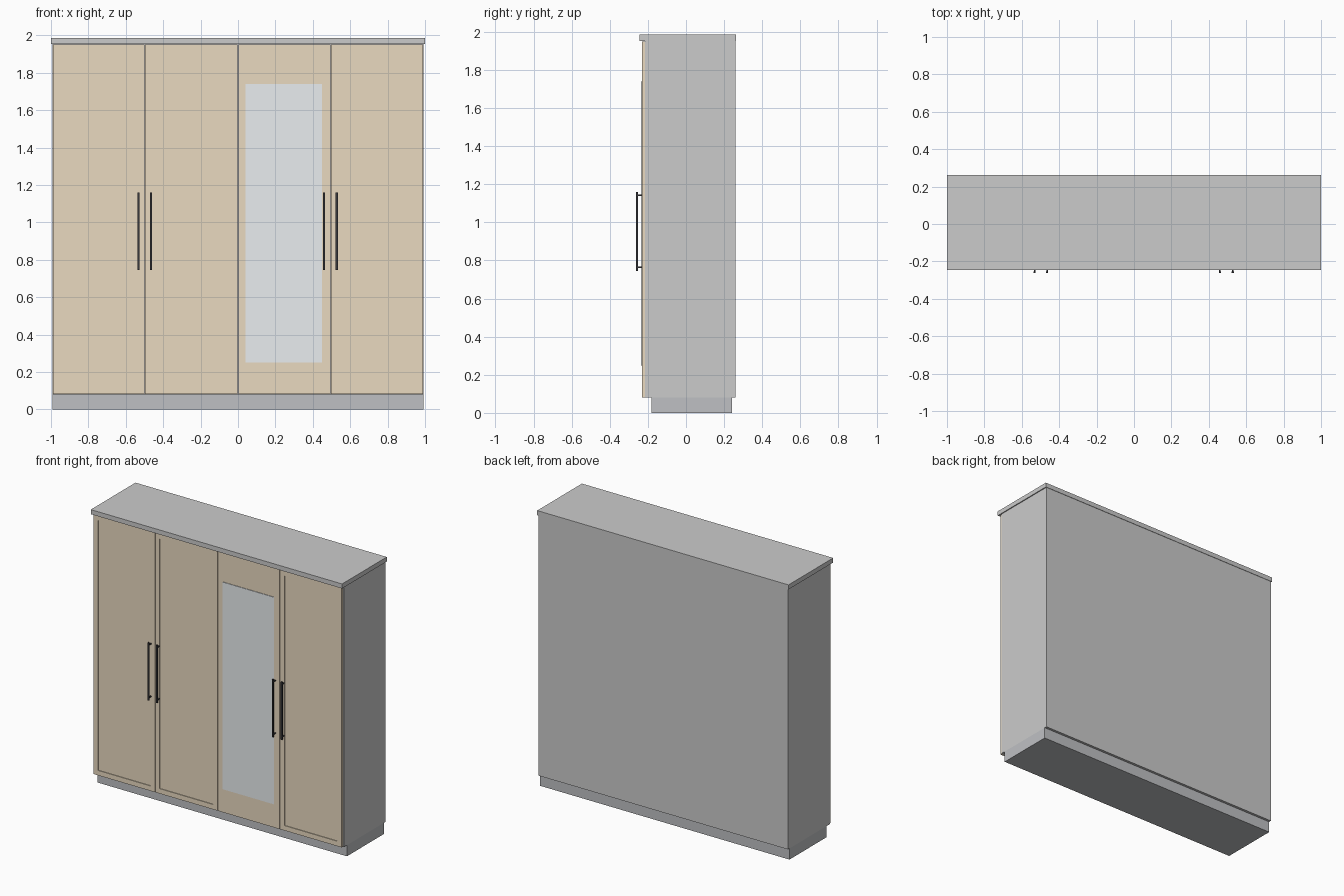
import bpy, bmesh
from mathutils import Vector

if "Cube" in bpy.data.objects:
    bpy.data.objects.remove(bpy.data.objects["Cube"])


def material(name, rgb):
    m = bpy.data.materials.new(name)
    m.diffuse_color = (*rgb, 1)
    m.use_nodes = True
    m.node_tree.nodes["Principled BSDF"].inputs["Base Color"].default_value = m.diffuse_color
    return m


WOOD = material("oak", (0.82, 0.70, 0.53))
GLASS = material("mirror_glass", (0.82, 0.85, 0.87))
BLACK = material("dark_metal", (0.04, 0.04, 0.045))
SLATE = material("plinth_grey", (0.52, 0.53, 0.55))


def add_box(bm, lo, hi):
    lo, hi = Vector(lo), Vector(hi)
    verts = bmesh.ops.create_cube(bm, size=1)["verts"]
    for v in verts:
        v.co = Vector(a * b for a, b in zip(v.co, hi - lo)) + (lo + hi) / 2


def finish(bm, name, mat=None):
    me = bpy.data.meshes.new(name)
    bmesh.ops.recalc_face_normals(bm, faces=bm.faces)
    bm.to_mesh(me)
    bm.free()
    ob = bpy.data.objects.new(name, me)
    bpy.context.collection.objects.link(ob)
    if mat:
        me.materials.append(mat)
    return ob


def box(name, lo, hi, mat=None):
    bm = bmesh.new()
    add_box(bm, lo, hi)
    return finish(bm, name, mat)


def door(name, x0, x1, panelled):
    bm = bmesh.new()
    add_box(bm, (x0, -0.232, 0.082), (x1, -0.216, 1.95))
    if panelled:
        # shallow recessed centre panel
        bm.normal_update()
        front = min(bm.faces, key=lambda f: f.calc_center_median().y)
        bmesh.ops.inset_region(bm, faces=[front], thickness=0.05)
        ext = bmesh.ops.extrude_face_region(bm, geom=[front])["geom"]
        if front.is_valid:
            bmesh.ops.delete(bm, geom=[front], context='FACES_ONLY')
        for v in ext:
            if isinstance(v, bmesh.types.BMVert):
                v.co.y += 0.005
    return finish(bm, name, WOOD)


def handle(name, x):
    # upright bar on two posts
    bm = bmesh.new()
    r = 0.0055
    add_box(bm, (x - r, -0.263, 0.745), (x + r, -0.253, 1.16))
    for z in (0.764, 1.143):
        add_box(bm, (x - 0.004, -0.254, z - 0.004), (x + 0.004, -0.230, z + 0.004))
    return finish(bm, name, BLACK)


# carcass, cornice and set-back plinth
box("carcass", (-0.993, -0.216, 0.08), (0.993, 0.26, 1.953))
box("cornice", (-1.0, -0.245, 1.953), (1.0, 0.263, 1.986))
box("plinth", (-0.993, -0.18, 0), (0.993, 0.242, 0.08), SLATE)

# four doors, the third is flat and carries the mirror
edges = (-0.99, -0.498, 0.0, 0.496, 0.99)
gap = 0.002
for i in range(4):
    door(f"door_{i + 1}", edges[i] + gap, edges[i + 1] - gap, i != 2)
box("mirror", (0.04, -0.236, 0.25), (0.45, -0.231, 1.74), GLASS)

# handles in pairs either side of the outer gaps
for i, x in enumerate((-0.531, -0.464, 0.459, 0.528)):
    handle(f"handle_{i + 1}", x)
